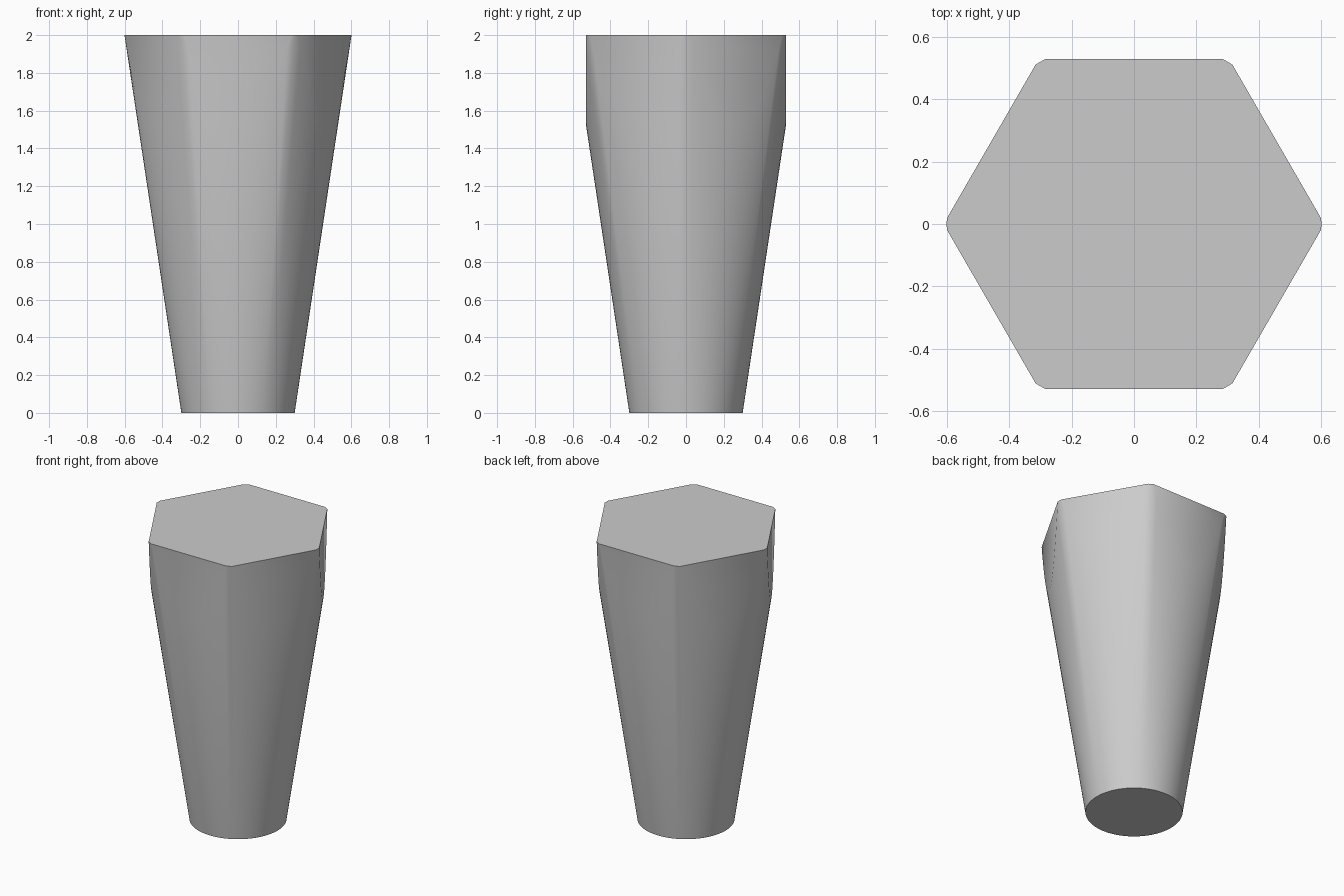
import bpy, bmesh, math
from mathutils import Vector

cube = bpy.data.objects.get("Cube")
if cube:
    bpy.data.objects.remove(cube, do_unlink=True)

HEIGHT, BOTTOM_R, TOP_R, APOTHEM = 2.0, 0.3, 0.601, 0.529

# Plain grey
grey = bpy.data.materials.new("plain grey")
grey.use_nodes = True
color = (0.6, 0.6, 0.6, 1)
grey.diffuse_color = color
grey.node_tree.nodes["Principled BSDF"].inputs["Base Color"].default_value = color

# Tapered round body standing on the ground
bm = bmesh.new()
bmesh.ops.create_cone(bm, cap_ends=True, segments=96,
                      radius1=BOTTOM_R, radius2=TOP_R, depth=HEIGHT)
bmesh.ops.translate(bm, verts=bm.verts, vec=(0, 0, HEIGHT / 2))

# Six flats sliced from the upper part
for i in range(6):
    angle = math.radians(30 + 60 * i)
    normal = Vector((math.cos(angle), math.sin(angle), 0))
    cut = bmesh.ops.bisect_plane(bm, geom=bm.verts[:] + bm.edges[:] + bm.faces[:],
                                 dist=1e-5, plane_co=normal * APOTHEM,
                                 plane_no=normal, clear_outer=True)
    edges = [e for e in bm.edges if e.is_boundary]
    bmesh.ops.holes_fill(bm, edges=edges, sides=0)
bmesh.ops.recalc_face_normals(bm, faces=bm.faces)

mesh = bpy.data.meshes.new("tapered_body")
bm.to_mesh(mesh)
bm.free()
mesh.materials.append(grey)
body = bpy.data.objects.new("tapered_body", mesh)
bpy.context.collection.objects.link(body)

# Soft blend between flats and cone, crisp end caps
bpy.ops.object.select_all(action="DESELECT")
body.select_set(True)
bpy.context.view_layer.objects.active = body
bpy.ops.object.shade_smooth_by_angle(angle=math.radians(40))
